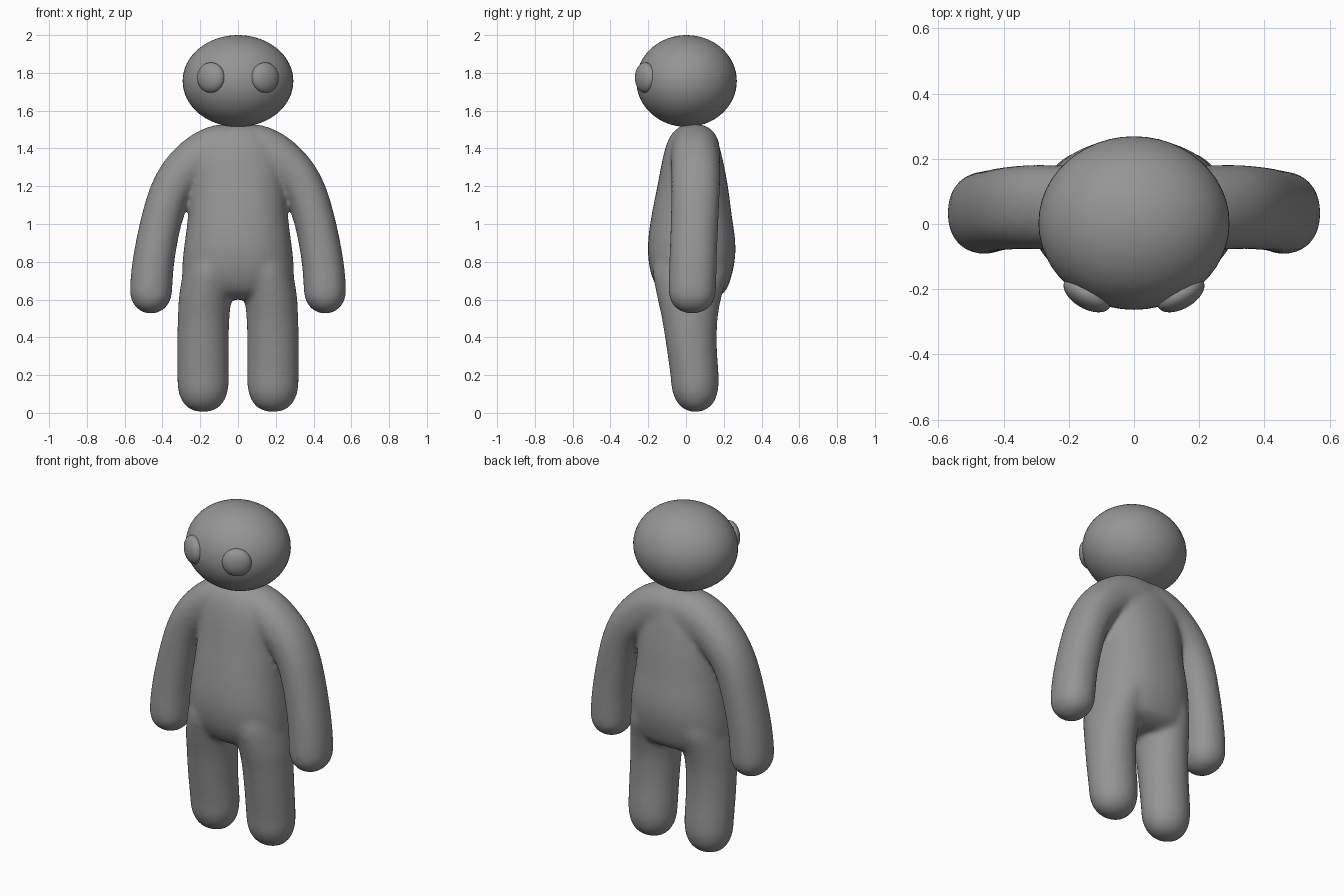
import bpy, bmesh, math
from mathutils import Vector

if "Cube" in bpy.data.objects:
    bpy.data.objects.remove(bpy.data.objects["Cube"])

grey = bpy.data.materials.new("plain grey")
grey.diffuse_color = (0.3, 0.3, 0.3, 1)
grey.use_nodes = True
grey.node_tree.nodes["Principled BSDF"].inputs["Base Color"].default_value = grey.diffuse_color


def spline(keys, steps=5):
    """Catmull-Rom interpolation through tuples of numbers."""
    out = []
    for i in range(len(keys) - 1):
        p = [Vector(keys[min(max(i + k, 0), len(keys) - 1)]) for k in (-1, 0, 1, 2)]
        for s in range(steps):
            t = s / steps
            out.append(0.5 * (2 * p[1] + (p[2] - p[0]) * t
                              + (2 * p[0] - 5 * p[1] + 4 * p[2] - p[3]) * t * t
                              + (3 * p[1] - p[0] - 3 * p[2] + p[3]) * t ** 3))
    return out + [Vector(keys[-1])]


def loft(bm, keys, side=1, follow=False, power=1.0, n=32):
    """Closed tube; each key is centre x, centre y, z, width radius, depth radius."""
    pts = spline([Vector(k) for k in keys])
    rings = []
    for i, k in enumerate(pts):
        c = Vector((k[0], k[1], k[2]))
        across = Vector((1, 0, 0))
        if follow:
            a, b = pts[max(i - 1, 0)], pts[min(i + 1, len(pts) - 1)]
            across = Vector((-(b[2] - a[2]), 0, b[0] - a[0])).normalized()
        ring = []
        for j in range(n):
            t = 2 * math.pi * j / n
            u, v = [math.copysign(abs(f) ** power, f) for f in (math.cos(t), math.sin(t))]
            p = c + across * (u * max(k[3], 0.002)) + Vector((0, v * max(k[4], 0.002), 0))
            ring.append(bm.verts.new((p.x * side, p.y, p.z)))
        rings.append(ring)
    faces = [bm.faces.new((r[j], r[(j + 1) % n], q[(j + 1) % n], q[j]))
             for r, q in zip(rings, rings[1:]) for j in range(n)]
    faces += [bm.faces.new(rings[0]), bm.faces.new(rings[-1])]
    bmesh.ops.recalc_face_normals(bm, faces=faces)


torso = [(0, .035, .60, .17, .10), (0, .035, .64, .26, .17), (0, .03, .72, .295, .21),
         (0, .03, .82, .292, .23), (0, .03, .92, .28, .23), (0, .03, 1.05, .262, .212),
         (0, .035, 1.2, .25, .187), (0, .035, 1.34, .24, .16), (0, .035, 1.43, .2, .135),
         (0, .035, 1.49, .14, .10), (0, .035, 1.525, .07, .05)]
leg = [(.185, .05, .003, .01, .01), (.185, .05, .02, .07, .06), (.185, .05, .06, .11, .10),
       (.185, .048, .12, .132, .122), (.185, .045, .2, .137, .128), (.186, .03, .35, .137, .134),
       (.182, .02, .5, .137, .148), (.172, .018, .62, .14, .172), (.15, .025, .75, .14, .20),
       (.13, .03, .88, .13, .18)]
arm = [(0, .05, 1.385, .143, .125), (.1, .05, 1.385, .14, .13), (.2, .05, 1.345, .13, .13),
       (.3, .052, 1.26, .116, .13), (.365, .05, 1.15, .109, .128), (.41, .045, 1.0, .108, .126),
       (.445, .038, .82, .11, .126), (.459, .034, .68, .112, .126), (.461, .033, .61, .107, .12),
       (.461, .033, .56, .08, .092), (.461, .033, .535, .045, .05), (.461, .033, .525, .01, .01)]

# Body: torso, legs and arms fused into one soft skin
bm = bmesh.new()
loft(bm, torso, power=0.9)
for side in (1, -1):
    loft(bm, leg, side)
    loft(bm, arm, side, follow=True, power=0.92)
mesh = bpy.data.meshes.new("body")
bm.to_mesh(mesh)
bm.free()
body = bpy.data.objects.new("body", mesh)
bpy.context.collection.objects.link(body)
mesh.materials.append(grey)
remesh = body.modifiers.new("fuse", 'REMESH')
remesh.mode = 'VOXEL'
remesh.voxel_size = 0.013
remesh.use_smooth_shade = True
soften = body.modifiers.new("soften", 'SMOOTH')
soften.factor = 0.5
soften.iterations = 14


def ball(name, centre, radii, turn=0):
    bpy.ops.mesh.primitive_uv_sphere_add(segments=48, ring_count=32, location=centre)
    ob = bpy.context.object
    ob.name = name
    ob.scale = radii
    ob.rotation_euler.z = turn
    ob.data.materials.append(grey)
    bpy.ops.object.shade_smooth()


# Head and the two bulging eyes
ball("head", (0, .003, 1.757), (.293, .266, .243))
for side, name in ((1, "left_eye"), (-1, "right_eye")):
    ball(name, (side * .143, -.215, 1.775), (.08, .045, .08), side * math.radians(30))
